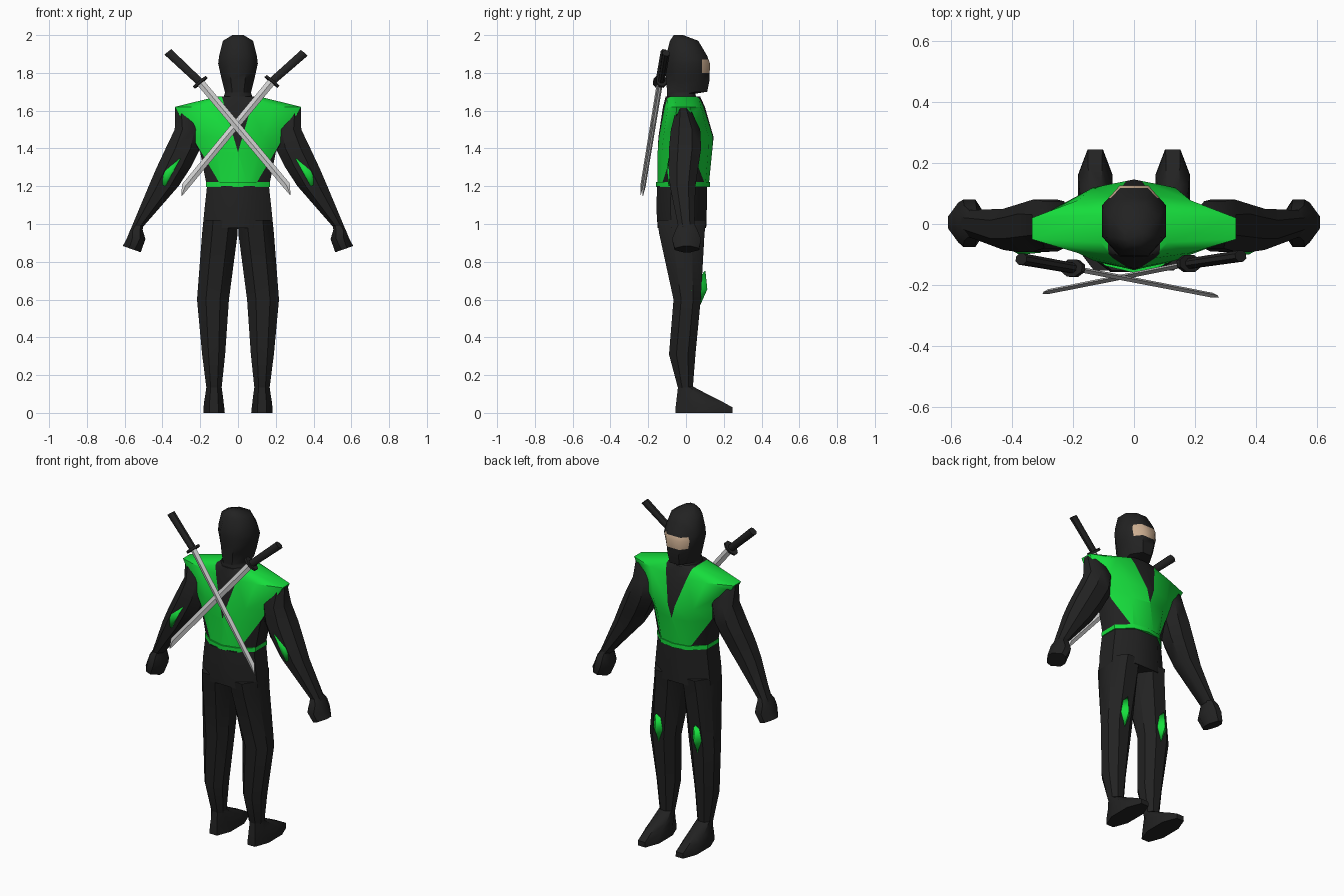
import bpy, bmesh, math
from mathutils import Vector

if "Cube" in bpy.data.objects:
    bpy.data.objects.remove(bpy.data.objects["Cube"])


def material(name, rgb):
    m = bpy.data.materials.new(name)
    m.diffuse_color = (*rgb, 1)
    m.use_nodes = True
    m.node_tree.nodes["Principled BSDF"].inputs["Base Color"].default_value = m.diffuse_color
    return m


BLACK = material("black cloth", (0.016, 0.016, 0.016))
GREEN = material("green cloth", (0.008, 0.72, 0.045))
SKIN = material("skin", (0.6, 0.42, 0.28))
STEEL = material("steel", (0.62, 0.62, 0.62))


def finish(name, bm, mats, angle=40):
    bmesh.ops.recalc_face_normals(bm, faces=bm.faces)
    me = bpy.data.meshes.new(name)
    bm.to_mesh(me)
    bm.free()
    for m in mats:
        me.materials.append(m)
    ob = bpy.data.objects.new(name, me)
    bpy.context.collection.objects.link(ob)
    bpy.ops.object.select_all(action='DESELECT')
    ob.select_set(True)
    bpy.context.view_layer.objects.active = ob
    bpy.ops.object.shade_smooth_by_angle(angle=math.radians(angle))
    return ob


def loft(rings, side=1):
    """Closed skin through rings with equal point counts; side=-1 mirrors in x."""
    bm = bmesh.new()
    vs = [[bm.verts.new((p[0] * side, p[1], p[2])) for p in r] for r in rings]
    n = len(vs[0])
    for a, b in zip(vs, vs[1:]):
        for i in range(n):
            j = (i + 1) % n
            bm.faces.new((a[i], a[j], b[j], b[i]))
    bm.faces.new(vs[0])
    bm.faces.new(vs[-1])
    return bm


def octagon(z, x0, x1, y0, y1, c=0.28):
    dx, dy = (x1 - x0) * c, (y1 - y0) * c
    return [(x0 + dx, y0, z), (x1 - dx, y0, z), (x1, y0 + dy, z), (x1, y1 - dy, z),
            (x1 - dx, y1, z), (x0 + dx, y1, z), (x0, y1 - dy, z), (x0, y0 + dy, z)]


def cut(bm, co, no):
    bmesh.ops.bisect_plane(bm, geom=bm.verts[:] + bm.edges[:] + bm.faces[:],
                           plane_co=co, plane_no=no)


def torso_ring(z, w, front, back, sf, sb, bulge):
    h = 0.55 * w
    half = [(0, front), (h, front * bulge), (w, sf), (w, sb), (h, back * bulge), (0, back)]
    pts = half + [(-x, y) for x, y in half[-2:0:-1]]
    return [(x, y, z) for x, y in pts]


# Torso: vest edges are cut along slanted planes, then coloured by region
bm = loft([
    torso_ring(1.20, .165, .12, -.152, .03, -.07, .85),
    torso_ring(1.38, .20, .138, -.15, .03, -.07, .85),
    torso_ring(1.46, .245, .146, -.146, .03, -.06, .82),
    torso_ring(1.62, .335, .10, -.122, .02, -.05, .78),
    torso_ring(1.675, .11, .075, -.108, .03, -.06, .92)])
V_TIP, V_SLOPE = 1.38, 0.29
S_X, S_SLOPE = 0.10, 0.59
for s in (1, -1):
    cut(bm, (0, 0, V_TIP), (s, 0, -V_SLOPE))
    cut(bm, (s * S_X, 0, 1.22), (s, 0, -S_SLOPE))
for f in bm.faces:
    c = f.calc_center_median()
    in_collar = abs(c.x) < (c.z - V_TIP) * V_SLOPE
    in_side = abs(c.x) > S_X + (c.z - 1.22) * S_SLOPE
    f.material_index = 0 if in_collar or in_side else 1
finish("torso", bm, [BLACK, GREEN], 50)

# Belt
finish("belt", loft([torso_ring(z, .17, .127, -.16, .035, -.075, .86)
                     for z in (1.197, 1.222)]), [GREEN])

# Hips
finish("hips", loft([octagon(1.20, -.164, .164, -.153, .11),
                     octagon(1.08, -.177, .177, -.157, .11),
                     octagon(.98, -.187, .187, -.15, .107)]), [BLACK])

# Head and hood, with an eye opening coloured on the front faces
bm = loft([
    octagon(1.63, -.09, .09, -.10, .06),
    octagon(1.69, -.07, .07, -.10, .05),
    octagon(1.70, -.07, .07, -.10, .112),
    octagon(1.76, -.085, .085, -.105, .124),
    octagon(1.85, -.105, .105, -.107, .127),
    octagon(1.89, -.10, .10, -.105, .112),
    octagon(1.97, -.08, .08, -.085, .065),
    octagon(2.0, -.03, .03, -.065, -.015)])
for co, no in (((0, 0, 1.80), (0, 0, 1)), ((0, 0, 1.872), (0, 0, 1)), ((0, .085, 0), (0, 1, 0))):
    cut(bm, co, no)
for f in bm.faces:
    c = f.calc_center_median()
    f.material_index = int(c.y > .085 and 1.80 < c.z < 1.872)
finish("head", bm, [BLACK, SKIN], 50)


def plate(name, outline, centre, side):
    """Fan of faces around a raised centre."""
    bm = bmesh.new()
    mid, *rim = [bm.verts.new((x * side, y, z)) for x, y, z in [centre] + outline]
    for i in range(len(rim)):
        bm.faces.new((mid, rim[i], rim[(i + 1) % len(rim)]))
    ob = finish(name, bm, [GREEN])
    mod = ob.modifiers.new("thickness", 'SOLIDIFY')
    mod.thickness = 0.006
    mod.offset = 0


for s, tag in ((1, "right"), (-1, "left")):
    # Leg
    finish("leg_" + tag, loft([
        octagon(1.02, 0, .183, -.152, .107),
        octagon(.95, .002, .19, -.142, .098),
        octagon(.60, .048, .217, -.066, .078),
        octagon(.31, .068, .19, -.09, .05),
        octagon(.13, .087, .167, -.042, .036)], s), [BLACK])
    # Foot
    finish("foot_" + tag, loft([
        octagon(0, .07, .184, -.056, .245),
        octagon(.03, .073, .182, -.055, .245),
        octagon(.055, .076, .18, -.052, .20),
        octagon(.09, .08, .174, -.048, .13),
        octagon(.14, .087, .167, -.042, .036)], s), [BLACK])
    # Knee pad
    plate("knee_pad_" + tag, [(.13, .10, .75), (.212, .025, .65), (.13, .072, .57),
                              (.055, .03, .65)], (.13, .11, .655), s)
    # Arm
    finish("arm_" + tag, loft([
        octagon(1.615, .22, .333, -.05, .02),
        octagon(1.50, .19, .335, -.08, .075),
        octagon(1.40, .20, .383, -.09, .08),
        octagon(1.30, .25, .43, -.092, .065),
        octagon(1.20, .315, .473, -.085, .05),
        octagon(.98, .507, .565, -.04, .045)], s), [BLACK])
    # Hand
    finish("hand_" + tag, loft([
        octagon(1.0, .50, .555, -.04, .045),
        octagon(.97, .505, .57, -.055, .06, .2),
        octagon(.92, .49, .59, -.075, .08, .3),
        [(x, y, z + (x - .56) * .35) for x, y, z in
         octagon(.866, .515, .61, -.06, .07, .35)]], s), [BLACK])
    # Elbow pad
    plate("elbow_pad_" + tag, [(.305, -.092, 1.345), (.395, -.01, 1.345), (.43, -.04, 1.27),
                               (.425, -.07, 1.22), (.385, -.09, 1.2)],
          (.375, -.098, 1.28), s)


def sword(tag, end, guard, tip):
    end, guard, tip = Vector(end), Vector(guard), Vector(tip)
    d = (tip - guard).normalized()
    w = d.cross(Vector((0, 1, 0))).normalized()
    if w.z > 0:
        w = -w
    t = d.cross(w)

    def ring(c, rw, rt, n=8):
        return [c + w * rw * math.cos(a) + t * rt * math.sin(a)
                for a in (2 * math.pi * (i + .5) / n for i in range(n))]

    def diamond(c, rw, rt):
        return [c + w * rw, c + t * rt, c - w * rw, c - t * rt]

    # Grip, guard and blade with a slanted point
    h = (guard - end).normalized()
    finish("sword_grip_" + tag, loft([ring(end, .025, .02), ring(guard, .022, .018)]), [BLACK])
    finish("sword_guard_" + tag, loft([ring(guard - h * .007, .048, .03),
                                       ring(guard + h * .007, .048, .03)]), [BLACK])
    finish("sword_blade_" + tag, loft([
        diamond(guard, .021, .009), diamond(tip - d * .05, .02, .008),
        diamond(tip + w * .017, .002, .001)]), [STEEL], 30)


sword("a", (-.37, -.115, 1.91), (-.2, -.145, 1.75), (.29, -.24, 1.165))
sword("b", (.35, -.105, 1.905), (.18, -.13, 1.755), (-.312, -.228, 1.16))
